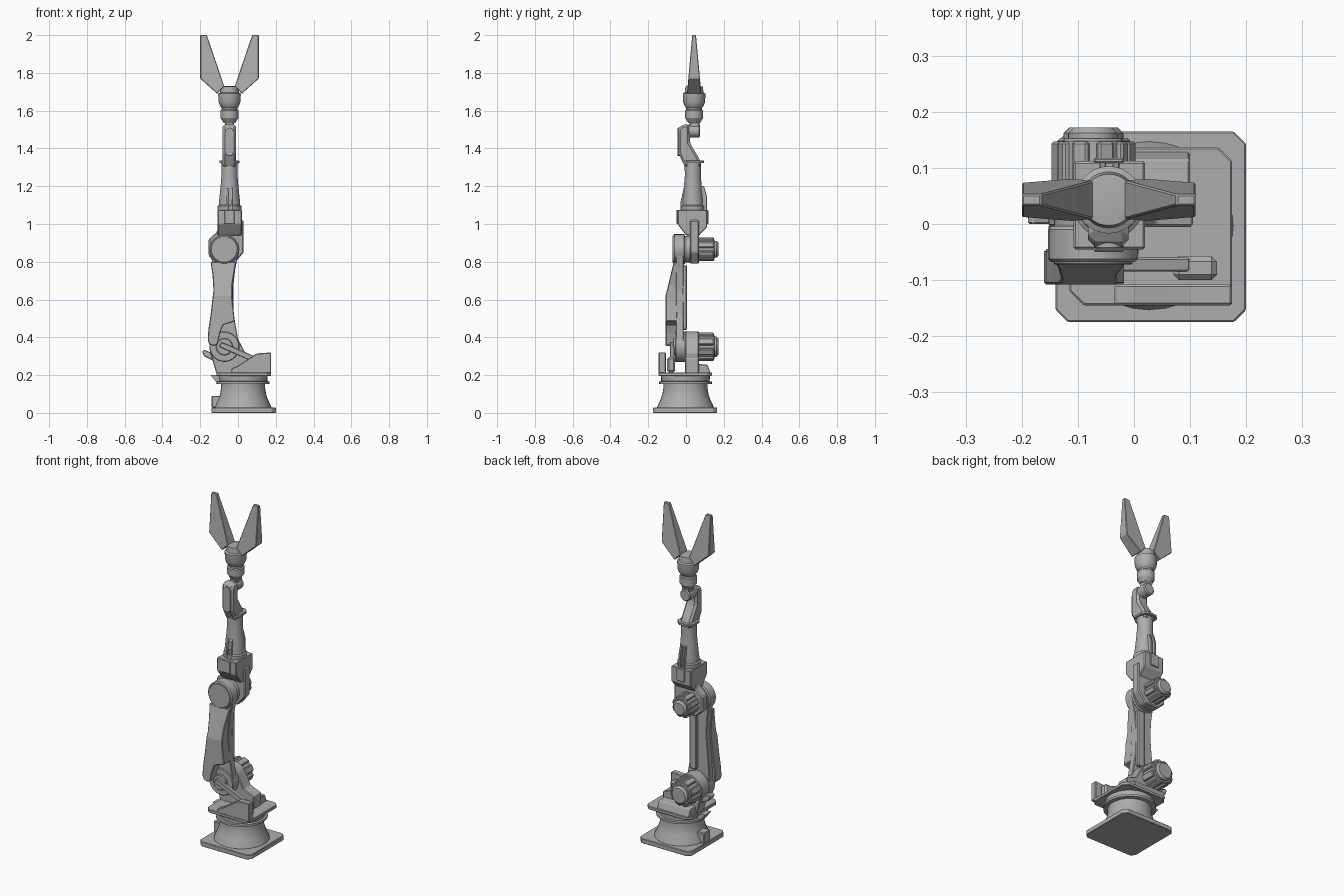
import bpy, bmesh, math
from mathutils import Vector

grey = bpy.data.materials.new("machine_grey")
grey.diffuse_color = (0.42, 0.42, 0.42, 1)


def finish(name, bm, bevel=0.0, smooth=False):
    bmesh.ops.recalc_face_normals(bm, faces=bm.faces)
    me = bpy.data.meshes.new(name)
    bm.to_mesh(me)
    bm.free()
    ob = bpy.data.objects.new(name, me)
    bpy.context.collection.objects.link(ob)
    me.materials.append(grey)
    if bevel:
        m = ob.modifiers.new("bevel", 'BEVEL')
        m.width, m.segments, m.limit_method = bevel, 1, 'ANGLE'
    if smooth:
        bpy.ops.object.select_all(action='DESELECT')
        bpy.context.view_layer.objects.active = ob
        ob.select_set(True)
        bpy.ops.object.shade_smooth_by_angle(angle=math.radians(30))
    return ob


def prism_bm(pts, axis, lo, hi):
    # outline in the plane across the axis, extruded from lo to hi
    place = {'X': lambda a, b, d: (d, a, b), 'Y': lambda a, b, d: (a, d, b),
             'Z': lambda a, b, d: (a, b, d)}[axis]
    bm = bmesh.new()
    r0, r1 = [[bm.verts.new(place(a, b, d)) for a, b in pts] for d in (lo, hi)]
    n = len(pts)
    bm.faces.new(r0)
    bm.faces.new(r1[::-1])
    for i in range(n):
        bm.faces.new((r0[i], r0[(i + 1) % n], r1[(i + 1) % n], r1[i]))
    return bm


def prism(name, pts, axis, lo, hi, bevel=0.0, smooth=False):
    return finish(name, prism_bm(pts, axis, lo, hi), bevel, smooth)


def box(name, x0, x1, y0, y1, z0, z1, bevel=0.004):
    return prism(name, [(x0, y0), (x1, y0), (x1, y1), (x0, y1)], 'Z', z0, z1, bevel)


def chamfered(x0, x1, y0, y1, c):
    return [(x0 + c, y0), (x1 - c, y0), (x1, y0 + c), (x1, y1 - c),
            (x1 - c, y1), (x0 + c, y1), (x0, y1 - c), (x0, y0 + c)]


def arc(cx, cy, r, a0=0, a1=360, n=32):
    full = abs(a1 - a0) == 360
    t = [math.radians(a0 + (a1 - a0) * i / (n if full else n - 1)) for i in range(n)]
    return [(cx + r * math.cos(a), cy + r * math.sin(a)) for a in t]


def disc(name, x, z, r, y0, y1, bevel=0.004):
    return prism(name, arc(x, z, r), 'Y', y0, y1, bevel, True)


def lathe(name, cx, cy, prof, n=32):
    bm = bmesh.new()
    rings = [[bm.verts.new((x, y, z)) for x, y in arc(cx, cy, r, n=n)] for r, z in prof]
    for a, b in zip(rings, rings[1:]):
        for i in range(n):
            bm.faces.new((a[i], a[(i + 1) % n], b[(i + 1) % n], b[i]))
    bm.faces.new(rings[0][::-1])
    bm.faces.new(rings[-1])
    return finish(name, bm, 0, True)


def motor(name, x, z, r, y0, y1):
    # ribbed can with a chamfered end cap
    disc(name + "_body", x, z, r * 0.88, y0, y1 - 0.02)
    disc(name + "_cap", x, z, r * 0.72, y1 - 0.03, y1, 0.01)
    for k in range(8):
        a = math.radians(45 * k + 22.5)
        u, v = Vector((math.cos(a), math.sin(a))), Vector((-math.sin(a), math.cos(a)))
        c = Vector((x, z))
        pts = [c + u * (r * p) + v * (r * q) for p, q in
               ((0.6, -0.24), (1.02, -0.24), (1.02, 0.24), (0.6, 0.24))]
        prism(f"{name}_rib_{k}", pts, 'Y', y0, y1 - 0.025, 0.004)


# Base plate, flared pedestal and turntable
prism("base_plate", chamfered(-0.14, 0.2, -0.175, 0.165, 0.022), 'Z', 0, 0.028, 0.003)
lathe("pedestal", 0.027, -0.003, [(0.15, 0.028), (0.148, 0.036), (0.132, 0.07), (0.122, 0.1),
      (0.117, 0.13), (0.117, 0.152), (0.14, 0.154), (0.14, 0.166),
      (0.128, 0.168), (0.13, 0.197)])
box("cable_box", -0.14, -0.08, -0.03, 0.03, 0.028, 0.09)
prism("turntable", chamfered(-0.115, 0.175, -0.145, 0.137, 0.025), 'Z', 0.196, 0.215, 0.003)
prism("turntable_stop", [(-0.145, 0.2), (-0.06, 0.2), (-0.06, 0.155), (-0.11, 0.155)],
      'Y', -0.03, 0.03)

# Front wall and link lever
prism("front_wall", [(-0.035, 0.21), (0.175, 0.21), (0.175, 0.32), (0.1, 0.315),
      (0.06, 0.29), (0.0, 0.25), (-0.035, 0.235)], 'Y', -0.145, -0.107, 0.004)
prism("lever", [(-0.1, 0.35), (-0.088, 0.375), (0.1, 0.295), (0.09, 0.265)],
      'Y', -0.085, -0.06, 0.003)
box("lever_block", 0.07, 0.148, -0.1, -0.057, 0.215, 0.295, 0.01)

# Shoulder housing, disc and motor
prism("shoulder_housing", arc(-0.07, 0.35, 0.082, 20, 200, 18) +
      [(-0.115, 0.21), (0.105, 0.21), (0.105, 0.29), (0.04, 0.315)], 'Y', -0.005, 0.068, 0.004)
prism("shoulder_skirt", [(-0.005, 0.21), (0.13, 0.21), (0.115, 0.255), (-0.005, 0.265)],
      'X', -0.11, 0.1, 0.004)
prism("shoulder_nub", [(-0.19, 0.325), (-0.18, 0.335), (-0.12, 0.31), (-0.12, 0.27),
      (-0.18, 0.3)], 'Y', -0.0, 0.045, 0.003)
disc("shoulder_disc", -0.072, 0.35, 0.08, -0.058, 0.0)
disc("shoulder_hub", -0.072, 0.35, 0.045, -0.07, -0.05)
motor("shoulder_motor", -0.072, 0.35, 0.074, 0.065, 0.172)

# Lower arm link
prism("lower_link", [(-0.148, 0.36), (-0.138, 0.5), (-0.125, 0.65), (-0.13, 0.75), (-0.145, 0.85),
      (0.003, 0.85), (-0.015, 0.76), (-0.027, 0.65), (-0.022, 0.52), (0.002, 0.38)],
      'Y', -0.052, -0.012, 0.003)
box("cable_channel", -0.07, -0.025, -0.02, 0.005, 0.44, 0.78)

# Cover over the lower arm, with its face sloping back towards the elbow
bm = prism_bm([(-0.145, 0.8), (-0.135, 0.73), (-0.13, 0.65), (-0.145, 0.52), (-0.157, 0.44),
               (-0.16, 0.385), (-0.152, 0.362), (-0.13, 0.354), (-0.108, 0.362), (-0.095, 0.42),
               (-0.078, 0.465), (-0.017, 0.485), (-0.03, 0.6), (-0.03, 0.68), (-0.01, 0.8)],
              'Y', -0.108, -0.045)
bmesh.ops.bisect_plane(bm, geom=bm.verts[:] + bm.edges[:] + bm.faces[:],
                       plane_co=(0, 0, 0.62), plane_no=(0, 0, 1))
for v in bm.verts:
    if v.co.y < -0.1 and v.co.z > 0.62:
        v.co.y += (v.co.z - 0.62) * 0.24
finish("lower_arm_cover", bm, 0.004)

# Elbow discs, bracket and motor
disc("elbow_disc", -0.073, 0.866, 0.08, -0.068, -0.004, 0.006)
disc("elbow_face", -0.073, 0.866, 0.07, -0.072, -0.06, 0.002)
disc("elbow_shaft", -0.073, 0.866, 0.07, -0.01, 0.03)
prism("elbow_bracket", [(-0.105, 1.02), (0.03, 1.02), (0.03, 0.85), (-0.02, 0.79), (-0.11, 0.79),
      (-0.155, 0.83), (-0.155, 0.92), (-0.11, 0.96)], 'Y', 0.02, 0.07, 0.006)
motor("elbow_motor", -0.073, 0.866, 0.062, 0.065, 0.172)

# Forearm base block with front and back plates
prism("forearm_block", [(-0.045, 1.0), (0.0, 0.94), (0.07, 0.94), (0.112, 0.985), (0.112, 1.075),
      (-0.045, 1.075)], 'X', -0.108, 0.02, 0.004)
for side, y0, y1 in (("front", -0.05, -0.04), ("back", 0.108, 0.118)):
    box(side + "_plate", -0.072, -0.018, y0, y1, 1.0, 1.075, 0.003)

# Forearm tube, cable prongs and flange
lathe("forearm", -0.045, 0.036, [(0.062, 1.07), (0.063, 1.095), (0.056, 1.1), (0.055, 1.125),
      (0.047, 1.2), (0.042, 1.26), (0.044, 1.33)])
for k, x in enumerate((-0.062, -0.038)):
    prism(f"front_prong_{k}", [(-0.028, 1.07), (-0.028, 1.12), (-0.012, 1.19), (0.02, 1.19),
          (0.02, 1.07)], 'X', x, x + 0.012, 0.002)
    prism(f"back_prong_{k}", [(0.11, 1.07), (0.11, 1.15), (0.095, 1.2), (0.05, 1.2),
          (0.05, 1.07)], 'X', x, x + 0.012, 0.002)
prism("forearm_flange", chamfered(-0.098, 0.007, -0.014, 0.096, 0.025), 'Z', 1.322, 1.336, 0.002)

# Offset wrist fork with an oval plate
prism("wrist_fork", [(-0.005, 1.3), (-0.04, 1.37), (-0.04, 1.5), (-0.025, 1.526), (0.02, 1.526),
      (0.02, 1.43), (0.062, 1.36), (0.078, 1.33), (0.078, 1.3)], 'X', -0.082, -0.01, 0.012)
prism("fork_plate", arc(-0.045, 1.485, 0.026, 0, 180, 12) + arc(-0.045, 1.385, 0.026, 180, 360, 12),
      'Y', -0.045, -0.03, 0.003, True)

# Wrist knuckle and rotating head
disc("wrist_knuckle", -0.045, 1.493, 0.034, 0.01, 0.075, 0.006)
prism("wrist_neck", [(0.025, 1.49), (0.065, 1.49), (0.075, 1.56), (0.015, 1.56)],
      'X', -0.07, -0.02, 0.004)
lathe("wrist_head", -0.045, 0.043, [(0.03, 1.535), (0.047, 1.56), (0.047, 1.6), (0.042, 1.605),
      (0.042, 1.615), (0.05, 1.625), (0.058, 1.645), (0.06, 1.69), (0.05, 1.695),
      (0.046, 1.728), (0.03, 1.73)])

# Pair of gripper fingers, thinner towards the tips
for side, s in (("left", -1), ("right", 1)):
    outline = [(-0.045 + s * d, z) for d, z in
               ((0.155, 2.0), (0.12, 2.0), (0.028, 1.73), (0.066, 1.69), (0.155, 1.77))]
    bm = prism_bm(outline, 'Y', -1, 1)
    for v in bm.verts:
        v.co.y = 0.043 + v.co.y * (0.01 + (2.0 - v.co.z) * 0.09)
    finish(side + "_finger", bm, 0.003)
